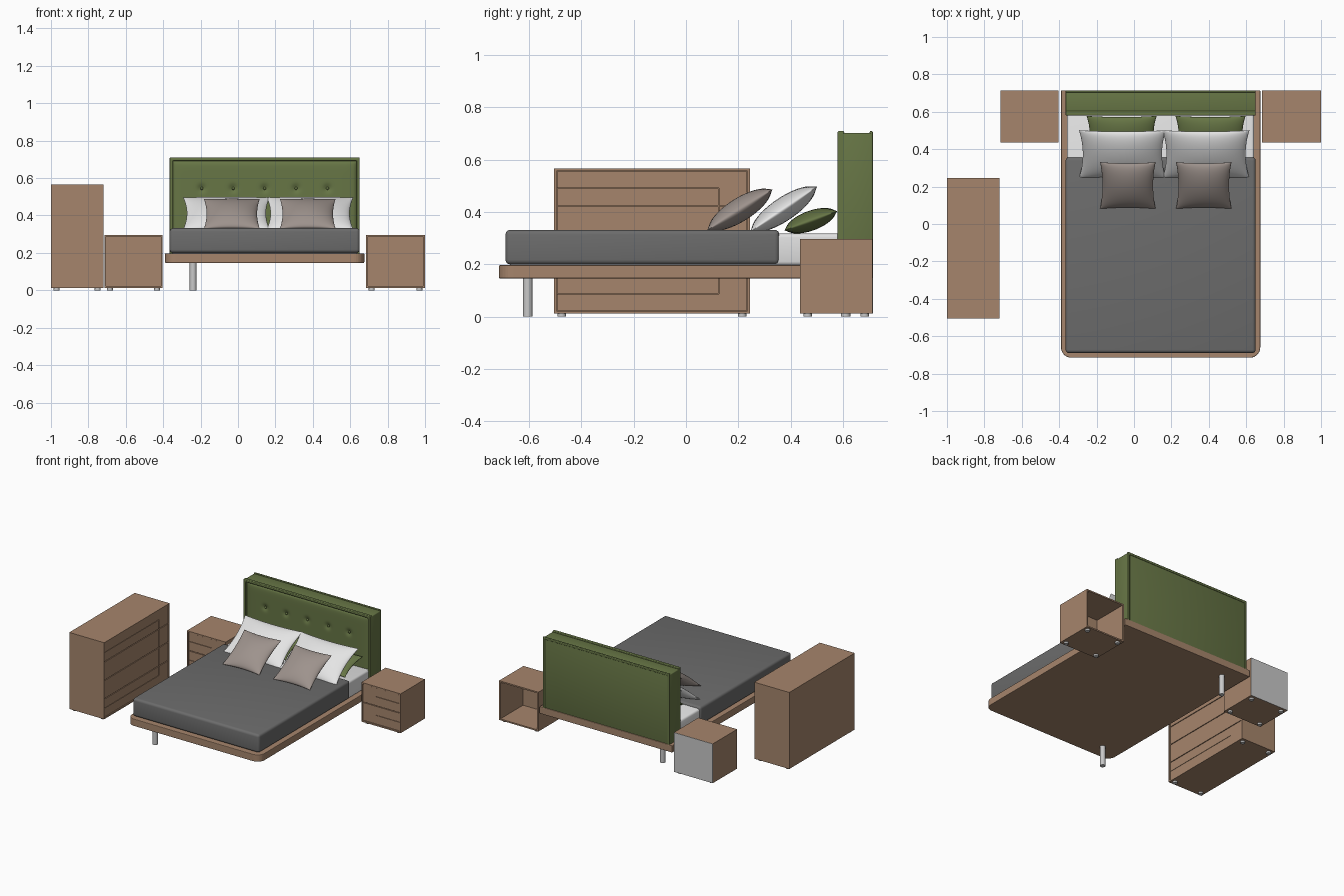
import bpy, bmesh, math
from mathutils import Vector

if "Cube" in bpy.data.objects:
    bpy.data.objects.remove(bpy.data.objects["Cube"])


def material(name, rgb):
    m = bpy.data.materials.new(name)
    m.diffuse_color = (*rgb, 1)
    m.use_nodes = True
    m.node_tree.nodes["Principled BSDF"].inputs["Base Color"].default_value = m.diffuse_color
    return m


WOOD = material("wood", (0.38, 0.235, 0.15))
GREEN = material("green fabric", (0.135, 0.18, 0.06))
GREY = material("dark grey blanket", (0.15, 0.15, 0.15))
WHITE = material("white linen", (0.78, 0.78, 0.78))
TAUPE = material("taupe fabric", (0.34, 0.29, 0.265))
METAL = material("light grey", (0.58, 0.58, 0.58))
CX = 0.1425  # centre line of the bed


def finish(name, bm, mat, smooth=None):
    me = bpy.data.meshes.new(name)
    bm.to_mesh(me)
    bm.free()
    ob = bpy.data.objects.new(name, me)
    bpy.context.collection.objects.link(ob)
    me.materials.append(mat)
    if smooth:
        bpy.ops.object.select_all(action='DESELECT')
        ob.select_set(True)
        bpy.context.view_layer.objects.active = ob
        bpy.ops.object.shade_smooth_by_angle(angle=math.radians(smooth))
    return ob


def cube(lo, hi):
    bm = bmesh.new()
    bmesh.ops.create_cube(bm, size=1)
    for v in bm.verts:
        v.co = Vector([(l + h) / 2 + c * (h - l) for l, h, c in zip(lo, hi, v.co)])
    return bm


def box(name, lo, hi, mat, bevel=0, segments=3):
    bm = cube(lo, hi)
    if bevel:
        bmesh.ops.bevel(bm, geom=bm.edges[:], offset=bevel, segments=segments,
                        profile=0.5, affect='EDGES')
    return finish(name, bm, mat, 40 if bevel else None)


def prism(name, near, far, mat):
    """Closed solid between two matching outlines."""
    bm = bmesh.new()
    a = [bm.verts.new(p) for p in near]
    b = [bm.verts.new(p) for p in far]
    bm.faces.new(a)
    bm.faces.new(b[::-1])
    for i in range(len(a)):
        j = (i + 1) % len(a)
        bm.faces.new((a[i], b[i], b[j], a[j]))
    bmesh.ops.recalc_face_normals(bm, faces=bm.faces)
    return finish(name, bm, mat)


def cylinder(name, x, y, z0, z1, r, mat):
    bm = bmesh.new()
    bmesh.ops.create_cone(bm, cap_ends=True, segments=24, radius1=r, radius2=r, depth=z1 - z0)
    bmesh.ops.translate(bm, verts=bm.verts, vec=(x, y, (z0 + z1) / 2))
    return finish(name, bm, mat, 40)


def cabinet(name, lo, hi, front, at, u0, u1, rows, split, panel_low, open_back=False):
    """Open carcass with recessed drawer fronts; `at` maps (u, v, depth) to space.
    A grooved inlay covers the side panel_low of `split`, ending mid first and last drawer."""
    bm = cube(lo, hi)
    bm.normal_update()
    gone = [f for f in bm.faces if f.normal.dot(front) > 0.9
            or (open_back and f.normal.dot(front) < -0.9)]
    bmesh.ops.delete(bm, geom=gone, context='FACES')
    carcass = finish(name + "_carcass", bm, WOOD)
    mod = carcass.modifiers.new("thickness", 'SOLIDIFY')
    mod.thickness, mod.offset, mod.use_even_offset = 0.01, -1, True

    def plate(label, pts, d0, d1):
        prism(name + label, [at(u, v, d0) for u, v in pts], [at(u, v, d1) for u, v in pts], WOOD)

    def rect(a, b, c, d):
        return [(a, c), (b, c), (b, d), (a, d)]

    z0, z1 = lo[2] + 0.01, hi[2] - 0.01
    u0, u1 = u0 + 0.01, u1 - 0.01
    plate("_backing", rect(u0, u1, z0, z1), -0.018, -0.012)
    g, h = 0.0025, (z1 - z0) / rows
    edge, other = (u0 + g, u1 - g) if panel_low else (u1 - g, u0 + g)
    s = 1 if panel_low else -1
    for i in range(rows):
        a, b = z0 + i * h + g, z0 + (i + 1) * h - g
        mid = (a + b) / 2
        p, q = (mid, b) if i == 0 else (a, mid) if i == rows - 1 else (a, b)
        plate(f"_drawer_inlay_{i}", rect(edge, split - s * g / 2, p, q), -0.012, -0.004)
        if i == 0:
            main = [(edge, a), (other, a), (other, b), (split + s * g / 2, b),
                    (split + s * g / 2, mid - g), (edge, mid - g)]
        elif i == rows - 1:
            main = [(edge, b), (other, b), (other, a), (split + s * g / 2, a),
                    (split + s * g / 2, mid + g), (edge, mid + g)]
        else:
            main = rect(split + s * g / 2, other, a, b)
        plate(f"_drawer_front_{i}", main, -0.012, -0.004)
    for x in (lo[0] + 0.03, hi[0] - 0.03):
        for y in (lo[1] + 0.03, hi[1] - 0.03):
            cylinder(name + "_foot", x, y, 0, lo[2] + 0.001, 0.016, METAL)


# Dresser (faces +x) and the two nightstands (face -y)
cabinet("dresser", (-1, -0.505, 0.012), (-0.72, 0.245, 0.567), Vector((1, 0, 0)),
        lambda u, v, d: (-0.72 + d, u, v), -0.505, 0.245, 4, 0.125, True)
for side, x0, x1, split, low, hollow in (("left", -0.715, -0.403, -0.52, True, False),
                                         ("right", 0.685, 1.0, 0.80, False, True)):
    cabinet(side + "_nightstand", (x0, 0.435, 0.012), (x1, 0.713, 0.297), Vector((0, -1, 0)),
            lambda u, v, d: (u, 0.435 - d, v), x0, x1, 2, split, low, hollow)
box("left_nightstand_back", (-0.715, 0.713, 0.012), (-0.403, 0.715, 0.297), METAL)

# Bed platform with rounded foot corners
W, R = 0.5325, 0.055
corner = [(W - R + R * math.cos(t), -0.715 + R - R * math.sin(t))
          for t in [math.pi / 2 * i / 8 for i in range(9)]]
outline = [(W, 0.715)] + corner + [(-x, y) for x, y in corner[::-1]] + [(-W, 0.715)]
platform = prism("bed_platform", [(CX + x, y, 0.146) for x, y in outline],
                 [(CX + x, y, 0.197) for x, y in outline], WOOD)
mod = platform.modifiers.new("soft edge", 'BEVEL')
mod.width, mod.segments = 0.004, 2
for y in (-0.605, 0.61):
    cylinder("bed_leg", -0.24, y, 0, 0.147, 0.018, METAL)

# Mattress and blanket
box("mattress", (CX - 0.5, -0.68, 0.196), (CX + 0.5, 0.6, 0.318), WHITE, 0.015)
box("blanket", (CX - 0.508, -0.69, 0.2), (CX + 0.508, 0.357, 0.332), GREY, 0.018, 4)

# Headboard core, rims and tufted panel
HX = 0.508
box("headboard_core", (CX - HX, 0.598, 0.19), (CX + HX, 0.71, 0.703), GREEN, 0.006)
for label, y0, y1 in (("front", 0.58, 0.605), ("back", 0.702, 0.714)):
    inner = HX - 0.018
    u_shape = [(-HX, 0.19), (-HX, 0.71), (HX, 0.71), (HX, 0.19),
               (inner, 0.19), (inner, 0.692), (-inner, 0.692), (-inner, 0.19)]
    rim = prism(f"headboard_{label}_rim", [(CX + x, y0, z) for x, z in u_shape],
                [(CX + x, y1, z) for x, z in u_shape], GREEN)
    mod = rim.modifiers.new("round", 'BEVEL')
    mod.width, mod.segments = 0.005, 3
TUFTS = [CX + 0.168 * i for i in (-2, -1, 0, 1, 2)]
bm = bmesh.new()
bmesh.ops.create_grid(bm, x_segments=150, y_segments=70, size=1)
for v in bm.verts:
    u, w = v.co.x, v.co.y
    x, z = CX + u * 0.488, 0.441 + w * 0.249
    puff = 0.012 * ((1 - u ** 16) * (1 - w ** 16)) ** 0.5 if abs(u) < 1 and abs(w) < 1 else 0
    dip = sum(0.011 * math.exp(-((x - t) ** 2 + (z - 0.545) ** 2) / 0.0004) for t in TUFTS)
    v.co = (x, 0.598 - puff + dip, z)
bmesh.ops.recalc_face_normals(bm, faces=bm.faces)
if sum(f.normal.y for f in bm.faces) > 0:
    bmesh.ops.reverse_faces(bm, faces=bm.faces)
finish("headboard_tufted_panel", bm, GREEN, 60)
for t in TUFTS:
    bm = bmesh.new()
    bmesh.ops.create_uvsphere(bm, u_segments=14, v_segments=8, radius=0.008)
    bmesh.ops.translate(bm, verts=bm.verts, vec=(t, 0.593, 0.545))
    finish("headboard_button", bm, GREEN, 60)


# Pillows: cushion with pinched corners, leaning back
def pillow(name, x, y, z, width, length, half, tilt, mat, n=28):
    bm = bmesh.new()
    bmesh.ops.create_grid(bm, x_segments=n, y_segments=n, size=1)
    lower = bmesh.ops.duplicate(bm, geom=bm.verts[:] + bm.edges[:] + bm.faces[:])["geom"]
    bmesh.ops.reverse_faces(bm, faces=[g for g in lower if isinstance(g, bmesh.types.BMFace)])
    under = {g for g in lower if isinstance(g, bmesh.types.BMVert)}
    for v in bm.verts:
        u, w = math.sin(v.co.x * math.pi / 2), math.sin(v.co.y * math.pi / 2)
        t = half * max(0, (1 - u * u) * (1 - w * w)) ** 0.55
        v.co = (u * width / 2 * (1 - 0.09 * (1 - w * w)),
                w * length / 2 * (1 - 0.07 * (1 - u * u)), -t if v in under else t)
    bmesh.ops.remove_doubles(bm, verts=bm.verts, dist=1e-5)
    ob = finish(name, bm, mat, 75)
    ob.location, ob.rotation_euler = (x, y, z), (math.radians(tilt), 0, 0)


for side, gx, wx, tx in (("left", -0.066, -0.062, -0.033), ("right", 0.409, 0.385, 0.373)):
    pillow(side + "_green_pillow", gx, 0.477, 0.367, 0.375, 0.215, 0.038, 20, GREEN)
    pillow(side + "_white_pillow", wx, 0.373, 0.411, 0.465, 0.31, 0.045, 34, WHITE)
    pillow(side + "_taupe_cushion", tx, 0.206, 0.409, 0.297, 0.295, 0.045, 32, TAUPE)
